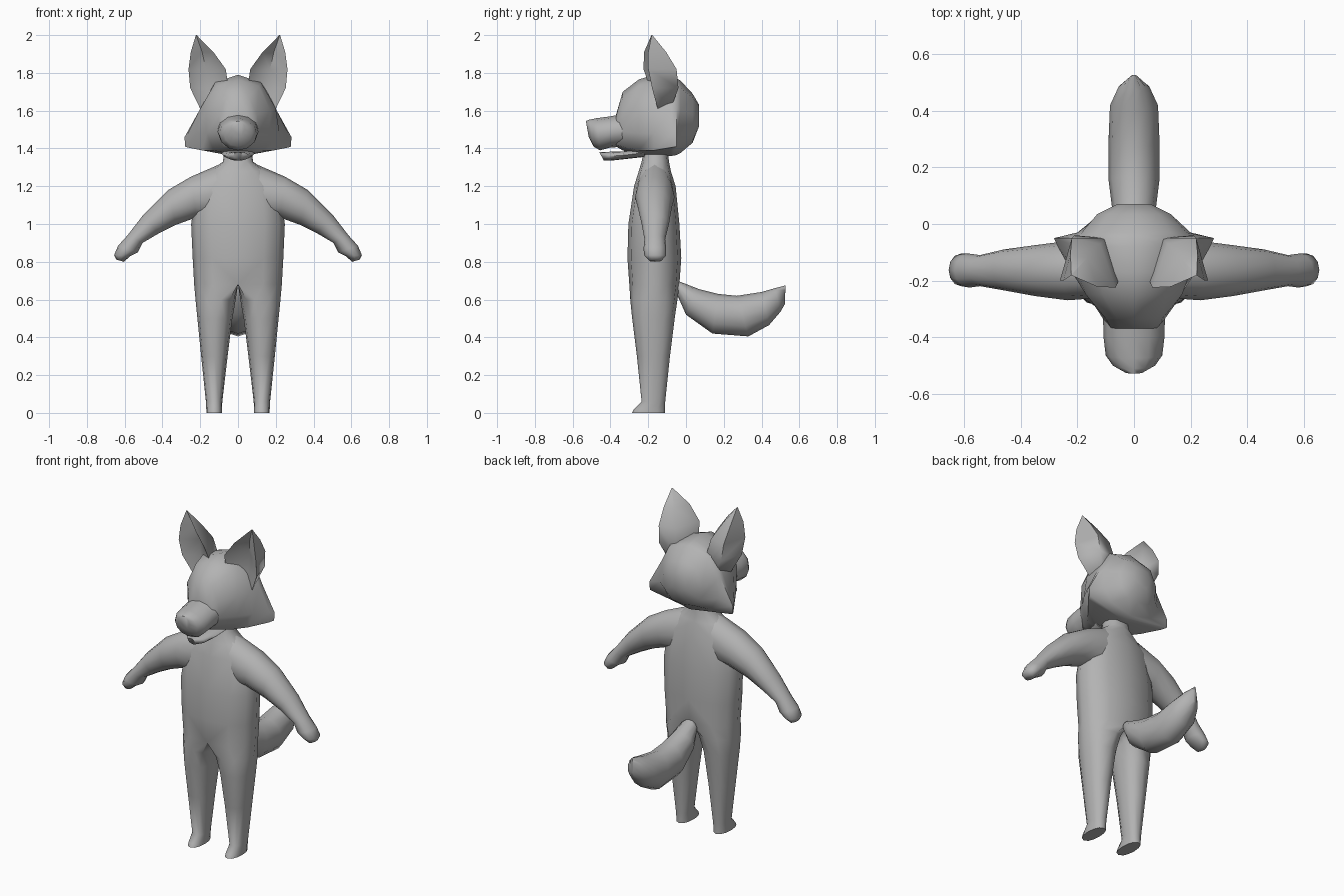
import bpy, bmesh, math
from mathutils import Vector

fur = bpy.data.materials.new("grey_fur")
fur.diffuse_color = (0.45, 0.45, 0.45, 1)


def loft(name, rings, mirror=False, open_middle=False, angle=60):
    """Skin a list of equal-length closed rings into one smooth object."""
    bm = bmesh.new()
    rows = [[bm.verts.new(p) for p in ring] for ring in rings]
    n = len(rows[0])
    for a, b in zip(rows, rows[1:]):
        for i in range(n):
            j = (i + 1) % n
            bm.faces.new((a[i], a[j], b[j], b[i]))
    bm.faces.new(rows[0])
    bm.faces.new(rows[-1])
    bmesh.ops.recalc_face_normals(bm, faces=bm.faces[:])
    if open_middle:  # drop the wall on the mirror plane
        wall = [f for f in bm.faces if all(abs(v.co.x) < 1e-5 for v in f.verts)]
        bmesh.ops.delete(bm, geom=wall, context='FACES')
    mesh = bpy.data.meshes.new(name)
    bm.to_mesh(mesh)
    bm.free()
    mesh.materials.append(fur)
    ob = bpy.data.objects.new(name, mesh)
    bpy.context.collection.objects.link(ob)
    bpy.ops.object.select_all(action='DESELECT')
    ob.select_set(True)
    bpy.context.view_layer.objects.active = ob
    bpy.ops.object.shade_smooth_by_angle(angle=math.radians(angle))
    if mirror:
        mod = ob.modifiers.new("Mirror", 'MIRROR')
        mod.merge_threshold = 0.0005
    return ob


def oval(top, bottom, half_width, side, n=12):
    """Elliptical ring spanning top to bottom, widened along side."""
    t, b, s = Vector(top), Vector(bottom), Vector(side)
    mid, up = (t + b) / 2, (t - b) / 2
    return [mid + up * math.cos(a) + s * half_width * math.sin(a)
            for a in (2 * math.pi * i / n for i in range(n))]


# Torso and legs: half rings that split into a leg below the crotch
# z, inner x, arc centre x, outer x, front y, back y
body_rows = [
    (0.0, .085, .125, .168, -.285, -.11),
    (0.02, .085, .125, .168, -.275, -.11),
    (0.06, .083, .125, .170, -.235, -.11),
    (0.30, .055, .125, .195, -.260, -.085),
    (0.50, .030, .120, .215, -.285, -.06),
    (0.60, .012, .090, .225, -.295, -.045),
    (0.68, 0, 0, .232, -.300, -.035),
    (0.82, 0, 0, .240, -.310, -.025),
    (1.00, 0, 0, .248, -.305, -.035),
    (1.20, 0, 0, .220, -.275, -.055),
    (1.28, 0, 0, .150, -.250, -.08),
    (1.33, 0, 0, .080, -.235, -.09),
    (1.41, 0, 0, .070, -.220, -.10),
]
body_rings = []
for z, xi, xc, xo, y0, y1 in body_rows:
    ym, yr = (y0 + y1) / 2, (y1 - y0) / 2
    ring = []
    for i in range(12):
        a = -math.pi / 2 + math.pi * i / 6
        c = math.cos(a)
        reach = (xo - xc) if i <= 6 else (xc - xi)
        x = xc + math.copysign(abs(c) ** 0.8, c) * reach
        ring.append((x if i not in (0, 6) else xc, ym + yr * math.sin(a), z))
    body_rings.append(ring)
loft("body_and_legs", body_rings, mirror=True, open_middle=True)

# Arms with mitten hands: top x, z, bottom x, z, front y, back y
arm_rows = [
    (.10, 1.315, .10, 1.02, -.26, -.07),
    (.25, 1.25, .22, 1.035, -.27, -.06),
    (.37, 1.18, .33, .995, -.255, -.075),
    (.50, 1.05, .42, .95, -.235, -.09),
    (.585, .94, .505, .90, -.22, -.11),
    (.635, .885, .53, .85, -.225, -.105),
    (.656, .835, .57, .83, -.22, -.105),
    (.645, .812, .605, .80, -.195, -.13),
]
loft("arms", [oval((xt, (f + b) / 2, zt), (xb, (f + b) / 2, zb), (b - f) / 2, (0, 1, 0))
              for xt, zt, xb, zb, f, b in arm_rows], mirror=True)


def spine(name, rows):
    """Loft along y: top y, z, bottom y, z, half width."""
    loft(name, [oval((0, yt, zt), (0, yb, zb), w, (1, 0, 0)) for yt, zt, yb, zb, w in rows])


# Tail
spine("tail", [
    (-.05, .70, -.06, .64, .03),
    (-.02, .69, -.04, .61, .055),
    (.07, .655, 0, .52, .075),
    (.17, .63, .14, .42, .09),
    (.27, .62, .33, .405, .09),
    (.40, .64, .44, .465, .085),
    (.47, .66, .50, .535, .055),
    (.527, .675, .523, .575, .01),
])

# Muzzle and lower jaw
spine("muzzle", [
    (-.30, 1.59, -.30, 1.41, .11),
    (-.40, 1.57, -.40, 1.405, .108),
    (-.475, 1.56, -.455, 1.39, .10),
    (-.512, 1.552, -.49, 1.41, .075),
    (-.53, 1.545, -.515, 1.46, .035),
])
spine("lower_jaw", [
    (-.22, 1.40, -.22, 1.355, .09),
    (-.33, 1.385, -.31, 1.345, .08),
    (-.42, 1.382, -.40, 1.335, .06),
    (-.46, 1.382, -.435, 1.336, .025),
])

# Head with flared cheeks: y, top z, four side points (x, z), bottom z
head_rows = [
    (.07, 1.63, (.04, 1.62), (.06, 1.58), (.05, 1.54), (.03, 1.52), 1.52),
    (.035, 1.69, (.09, 1.67), (.13, 1.58), (.12, 1.49), (.07, 1.44), 1.43),
    (-.03, 1.76, (.13, 1.72), (.185, 1.60), (.20, 1.49), (.14, 1.41), 1.375),
    (-.05, 1.77, (.14, 1.73), (.20, 1.61), (.283, 1.46), (.28, 1.41), 1.365),
    (-.08, 1.78, (.14, 1.735), (.20, 1.61), (.27, 1.47), (.265, 1.405), 1.36),
    (-.17, 1.79, (.12, 1.75), (.20, 1.61), (.22, 1.48), (.19, 1.39), 1.355),
    (-.25, 1.765, (.11, 1.73), (.17, 1.60), (.165, 1.48), (.13, 1.39), 1.36),
    (-.335, 1.70, (.06, 1.67), (.10, 1.58), (.11, 1.49), (.08, 1.41), 1.39),
    (-.37, 1.58, (.05, 1.57), (.08, 1.54), (.09, 1.49), (.06, 1.42), 1.41),
]
head_rings = []
for y, top, *sides, bottom in head_rows:
    head_rings.append([(0, y, top)] + [(x, y, z) for x, z in sides] + [(0, y, bottom)]
                      + [(-x, y, z) for x, z in reversed(sides)])
loft("head", head_rings)

# Ears: z, inner edge, back inner, back outer, outer edge, front hollow (x, y)
ear_rows = [
    (1.61, (.10, -.16), (.12, -.08), (.17, -.08), (.20, -.15), (.15, -.14)),
    (1.72, (.05, -.19), (.10, -.05), (.21, -.04), (.253, -.18), (.16, -.13)),
    (1.82, (.065, -.225), (.12, -.07), (.22, -.05), (.262, -.20), (.17, -.13)),
    (1.91, (.13, -.222), (.165, -.12), (.225, -.105), (.25, -.20), (.19, -.16)),
    (2.00, (.219, -.183), (.22, -.179), (.222, -.178), (.223, -.182), (.221, -.181)),
]
loft("ears", [[(x, y, z) for x, y in pts] for z, *pts in ear_rows], mirror=True, angle=70)
